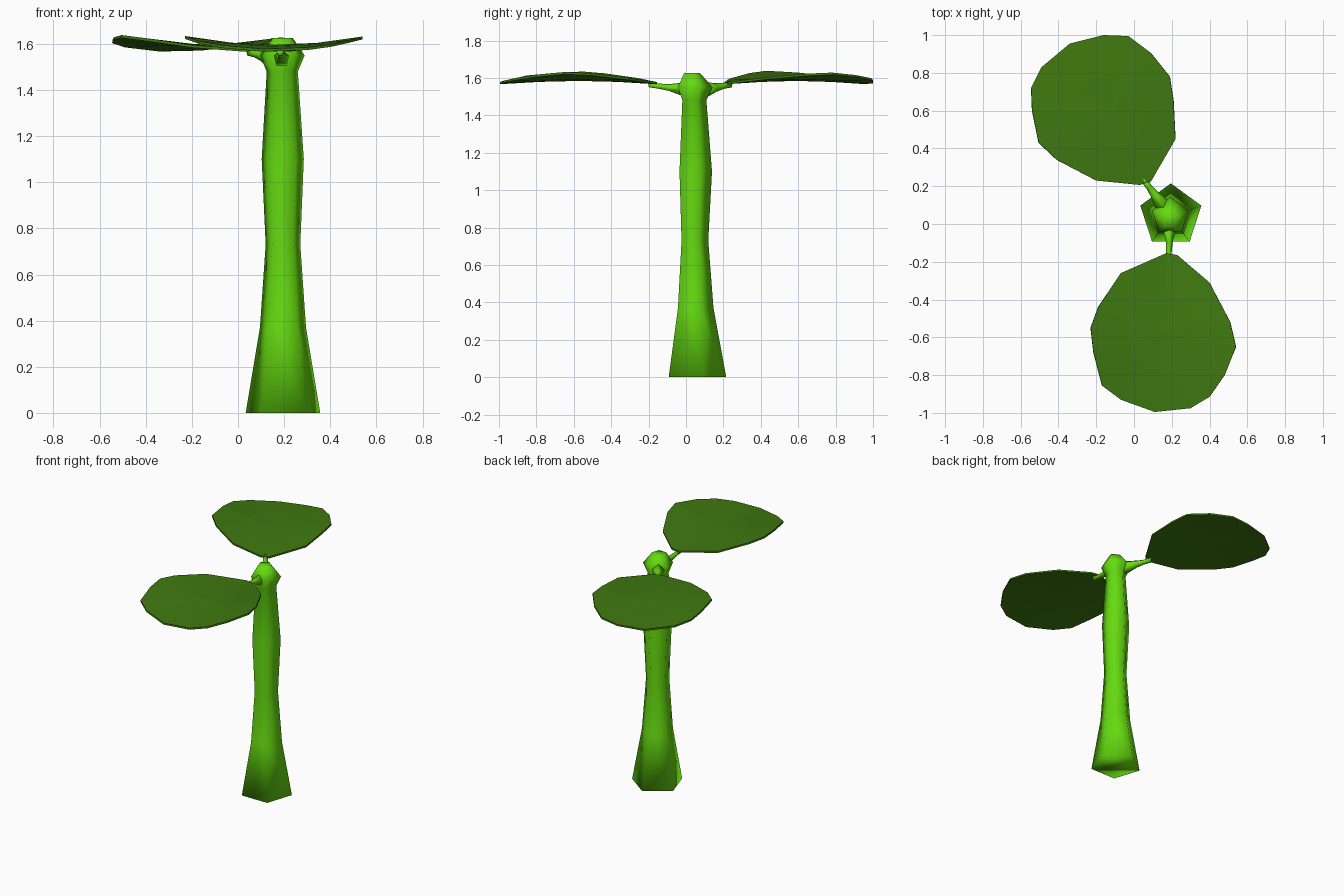
import bpy, bmesh, math
from mathutils import Vector

if "Cube" in bpy.data.objects:
    bpy.data.objects.remove(bpy.data.objects["Cube"])


def material(name, color):
    m = bpy.data.materials.new(name)
    m.diffuse_color = (*color, 1)
    m.use_nodes = True
    m.node_tree.nodes["Principled BSDF"].inputs["Base Color"].default_value = m.diffuse_color
    return m


STEM = material("stem green", (0.13, 0.70, 0.005))
LEAF = material("leaf green", (0.05, 0.19, 0.005))


def finish(bm, name, mat, smooth):
    bmesh.ops.recalc_face_normals(bm, faces=bm.faces)
    for f in bm.faces:
        f.smooth = smooth
    me = bpy.data.meshes.new(name)
    bm.to_mesh(me)
    bm.free()
    me.materials.append(mat)
    ob = bpy.data.objects.new(name, me)
    bpy.context.collection.objects.link(ob)
    return ob


def tube(name, path, axis):
    """Five-sided tube through (x, y, z, radius) points, rings square to axis."""
    axis = Vector(axis).normalized()
    up = Vector((0, 1, 0)) if abs(axis.z) > 0.9 else Vector((0, 0, 1))
    up = (up - axis * up.dot(axis)).normalized()
    side = up.cross(axis)
    bm = bmesh.new()
    rings = []
    for x, y, z, r in path:
        ring = []
        for i in range(5):
            a = math.tau * i / 5
            ring.append(bm.verts.new(Vector((x, y, z)) + r * (up * math.cos(a) + side * math.sin(a))))
        rings.append(ring)
    for a, b in zip(rings, rings[1:]):
        for i in range(5):
            j = (i + 1) % 5
            bm.faces.new((a[i], a[j], b[j], b[i]))
    bm.faces.new(rings[0])
    bm.faces.new(rings[-1])
    return finish(bm, name, STEM, True)


def leaf(name, outline, tip):
    """Thin dished blade; outline starts at the stalk."""
    root, tip = Vector(outline[0]), Vector(tip)
    d = tip - root
    length = d.length
    d.normalize()
    mid = (root + tip) / 2

    def point(p):
        v = p - root
        t = max(0, min(1, v.dot(d) / length))
        s = (v.x * d.y - v.y * d.x) / 0.38
        z = 1.572 + 0.018 * math.sin(math.pi * t) + 0.036 * s * s
        return (p.x, p.y, z)

    bm = bmesh.new()
    rings = [[bm.verts.new(point(mid + (Vector(p) - mid) * k)) for p in outline]
             for k in (1, 0.5)]
    centre = bm.verts.new(point(mid))
    n = len(outline)
    for i in range(n):
        j = (i + 1) % n
        bm.faces.new((rings[0][i], rings[0][j], rings[1][j], rings[1][i]))
        bm.faces.new((rings[1][i], rings[1][j], centre))
    ob = finish(bm, name, LEAF, False)
    mod = ob.modifiers.new("thickness", "SOLIDIFY")
    mod.thickness = 0.012
    mod.offset = 0
    return ob


# Trunk with flared base and knobbed head
tube("stem", [(0.195, 0.045, 0, 0.17), (0.195, 0.042, 0.37, 0.105),
              (0.195, 0.04, 0.73, 0.079), (0.194, 0.043, 1.1, 0.096),
              (0.192, 0.038, 1.48, 0.071), (0.192, 0.04, 1.55, 0.102),
              (0.192, 0.028, 1.625, 0.048)], (0, 0, 1))

# Stalks carrying the leaves
tube("front_stalk", [(0.19, 0.02, 1.53, 0.05), (0.187, -0.09, 1.547, 0.02),
                     (0.185, -0.15, 1.555, 0.015), (0.183, -0.2, 1.565, 0.018)],
     (0, -1, 0.1))
tube("back_stalk", [(0.17, 0.07, 1.53, 0.055), (0.11, 0.155, 1.547, 0.025),
                    (0.08, 0.195, 1.555, 0.017), (0.05, 0.238, 1.565, 0.019)],
     (-0.58, 0.82, 0.1))

# Two broad leaves
leaf("front_leaf", [(0.17, -0.155), (0.23, -0.165), (0.40, -0.31), (0.51, -0.52),
                    (0.54, -0.65), (0.48, -0.80), (0.40, -0.915), (0.30, -0.975),
                    (0.11, -0.995), (-0.07, -0.93), (-0.17, -0.855), (-0.215, -0.68),
                    (-0.23, -0.55), (-0.19, -0.44), (-0.07, -0.26)], (0.15, -0.993))
leaf("back_leaf", [(0.03, 0.207), (0.09, 0.225), (0.22, 0.45), (0.21, 0.65),
                   (0.19, 0.78), (0.09, 0.905), (-0.03, 0.995), (-0.16, 1.0),
                   (-0.34, 0.955), (-0.49, 0.83), (-0.545, 0.72), (-0.54, 0.60),
                   (-0.505, 0.43), (-0.41, 0.34), (-0.20, 0.23)], (-0.28, 0.97))
